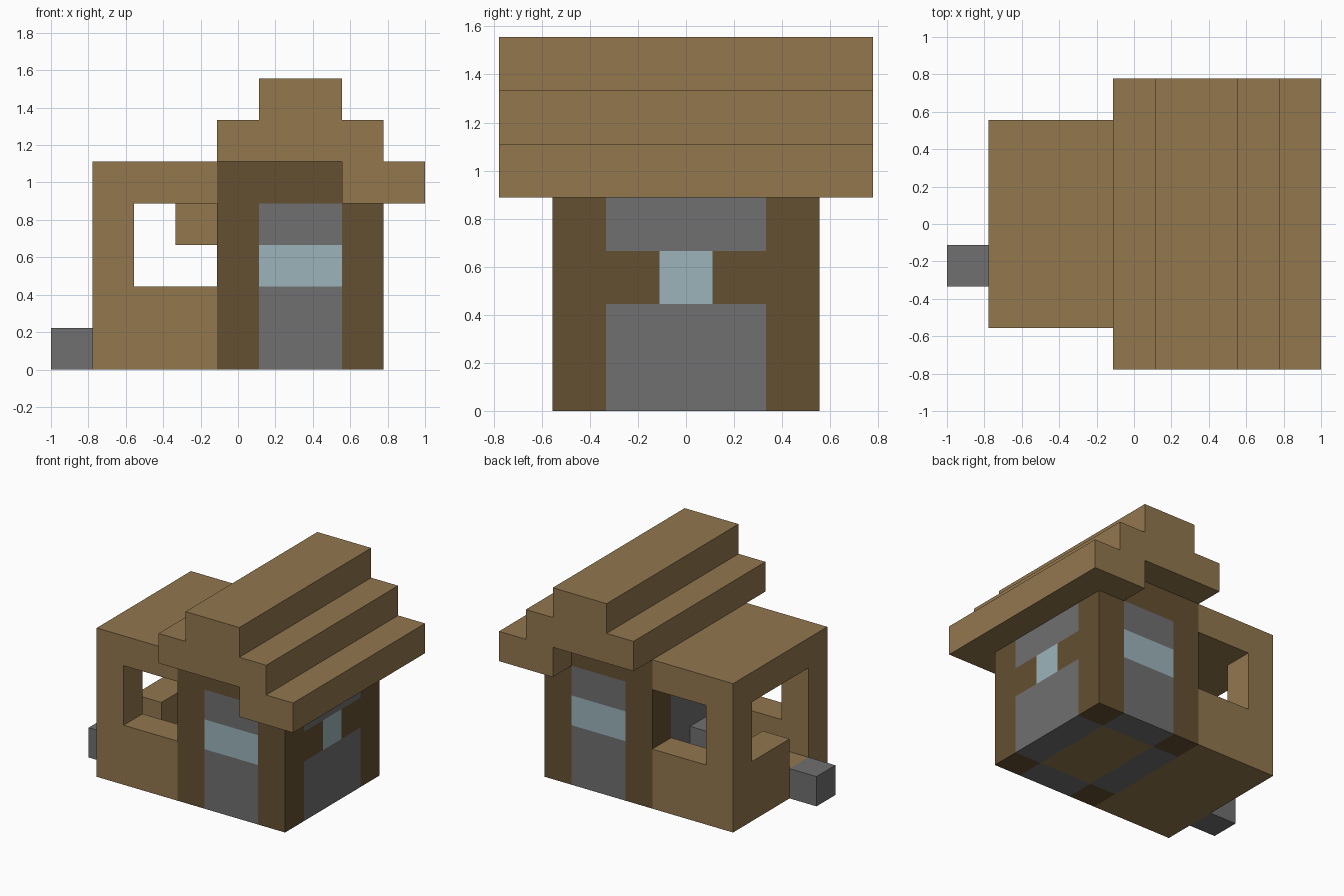
import bpy
import bmesh
from mathutils import Matrix, Vector

UNIT = 2 / 9  # every part sits on a grid of cubes this size

default_cube = bpy.data.objects.get("Cube")
if default_cube:
    bpy.data.objects.remove(default_cube, do_unlink=True)


def make_material(name, red, green, blue):
    material = bpy.data.materials.new(name)
    material.use_nodes = True
    color = (red, green, blue, 1)
    material.diffuse_color = color
    material.node_tree.nodes["Principled BSDF"].inputs["Base Color"].default_value = color
    return material


planks = make_material("plank brown", .287, .184, .076)
logs = make_material("log dark brown", .130, .080, .032)
stone = make_material("stone grey", .162, .162, .162)
glass = make_material("window pale blue", .333, .456, .497)


def to_world(x, y, z):
    """Grid position to model position; walls span y from 0 to 5."""
    return Vector((x - 4.5, y - 2.5, z)) * UNIT


def finish(name, bm, material):
    bmesh.ops.recalc_face_normals(bm, faces=bm.faces)
    mesh = bpy.data.meshes.new(name)
    bm.to_mesh(mesh)
    bm.free()
    mesh.materials.append(material)
    bpy.context.collection.objects.link(bpy.data.objects.new(name, mesh))


def block(name, material, x, y, z):
    """Box filling the given grid ranges."""
    low, high = (to_world(*corner) for corner in zip(x, y, z))
    bm = bmesh.new()
    bmesh.ops.create_cube(bm, size=1)
    size = Matrix.Diagonal(high - low).to_4x4()
    bm.transform(Matrix.Translation((low + high) / 2) @ size)
    finish(name, bm, material)


def extrusion(name, material, profile, y):
    """Profile in x and z, extruded along y."""
    bm = bmesh.new()
    face = bm.faces.new([bm.verts.new(to_world(px, y[0], pz)) for px, pz in profile])
    result = bmesh.ops.extrude_face_region(bm, geom=[face])
    moved = [v for v in result["geom"] if isinstance(v, bmesh.types.BMVert)]
    bmesh.ops.translate(bm, vec=(0, (y[1] - y[0]) * UNIT, 0), verts=moved)
    finish(name, bm, material)


# Main room: front and back walls with corner posts
for side, y in (("front", (0, 1)), ("back", (4, 5))):
    for end, x in (("inner", (4, 5)), ("outer", (7, 8))):
        block(f"{side}_{end}_post", logs, x, y, (0, 4))
    block(f"{side}_lower_wall", stone, (5, 7), y, (0, 2))
    block(f"{side}_window", glass, (5, 7), y, (2, 3))
    block(f"{side}_upper_wall", stone, (5, 7), y, (3, 4))

# Main room: outer side wall with small window
block("side_lower_wall", stone, (7, 8), (1, 4), (0, 2))
block("side_upper_wall", stone, (7, 8), (1, 4), (3, 4))
block("side_window", glass, (7, 8), (2, 3), (2, 3))
for side, y in (("front", (1, 2)), ("back", (3, 4))):
    block(f"side_window_{side}_log", logs, (7, 8), y, (2, 3))

# Main room: floor, log beam under the roof and dividing wall with doorway
block("room_floor", planks, (5, 7), (1, 4), (0, 1))
block("gable_beam", logs, (4, 7), (0, 5), (4, 5))
block("dividing_wall", stone, (4, 5), (2, 4), (0, 4))
block("doorway_sill", stone, (4, 5), (1, 2), (0, 1))
block("doorway_lintel", stone, (4, 5), (1, 2), (3, 4))

# Stepped roof with a lower eave on the outer side
extrusion("stepped_roof", planks,
          [(4, 5), (7, 5), (7, 4), (9, 4), (9, 5), (8, 5),
           (8, 6), (7, 6), (7, 7), (5, 7), (5, 6), (4, 6)], (-1, 6))

# Porch: floor, flat roof, corner posts and half-height walls
block("porch_floor", planks, (1, 4), (0, 5), (0, 1))
block("porch_roof", planks, (1, 4), (0, 5), (4, 5))
for side, y in (("front", (0, 1)), ("back", (4, 5))):
    block(f"porch_{side}_post", planks, (1, 2), y, (1, 4))
    block(f"porch_{side}_wall", planks, (2, 4), y, (1, 2))
block("porch_side_wall", planks, (1, 2), (2, 4), (1, 2))

# Hearth with its hood, and the entrance step
block("hearth", stone, (3, 4), (2, 3), (1, 2))
block("hearth_hood", planks, (3, 4), (2, 3), (3, 4))
block("entrance_step", stone, (0, 1), (1, 2), (0, 1))
